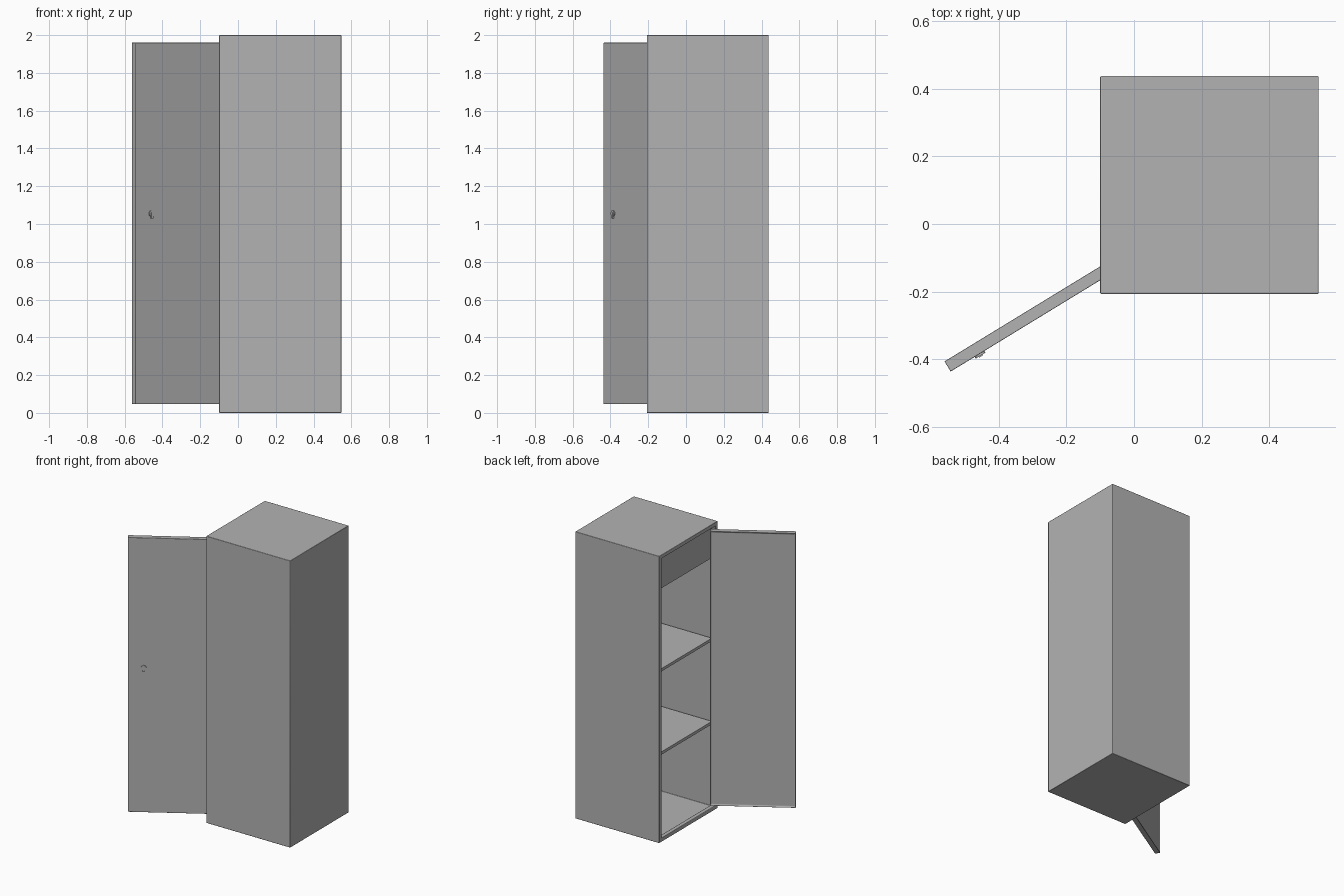
import bpy, bmesh, math
from mathutils import Vector, Matrix

cube = bpy.data.objects.get("Cube")
if cube:
    bpy.data.objects.remove(cube, do_unlink=True)

grey = bpy.data.materials.new("painted_grey_metal")
grey.use_nodes = True
GREY = (0.45, 0.45, 0.45, 1)
grey.diffuse_color = GREY
grey.node_tree.nodes["Principled BSDF"].inputs["Base Color"].default_value = GREY


def box_mesh(lo, hi):
    bm = bmesh.new()
    bmesh.ops.create_cube(bm, size=1)
    lo, hi = Vector(lo), Vector(hi)
    for v in bm.verts:
        v.co = (lo + hi) / 2 + v.co * (hi - lo)
    return bm


def finish(bm, name, bevel=0.0):
    bmesh.ops.recalc_face_normals(bm, faces=bm.faces)
    mesh = bpy.data.meshes.new(name)
    bm.to_mesh(mesh)
    bm.free()
    mesh.materials.append(grey)
    obj = bpy.data.objects.new(name, mesh)
    bpy.context.collection.objects.link(obj)
    if bevel:
        mod = obj.modifiers.new("soft_edges", 'BEVEL')
        mod.width, mod.segments = bevel, 2
    bpy.ops.object.select_all(action='DESELECT')
    obj.select_set(True)
    bpy.context.view_layer.objects.active = obj
    bpy.ops.object.shade_smooth_by_angle(angle=math.radians(30))
    return obj


def face_toward(bm, direction):
    return max(bm.faces, key=lambda f: f.normal.dot(Vector(direction)))


def push(bm, face, offset, grow=0.0):
    """Extrude a face, then move its rim outward in y and z."""
    centre = face.calc_center_median()
    new = bmesh.ops.extrude_discrete_faces(bm, faces=[face])["faces"][0]
    for v in new.verts:
        for axis in (1, 2):
            v.co[axis] += math.copysign(grow, v.co[axis] - centre[axis])
        v.co += Vector(offset)
    return new


# Cabinet shell: front flange, then a hollow interior behind it
LEFT, RIGHT, NEAR, FAR = -0.10, 0.547, -0.207, 0.438
bm = box_mesh((LEFT, NEAR, 0), (RIGHT, FAR, 2))
bm.normal_update()
opening = face_toward(bm, (-1, 0, 0))
bmesh.ops.inset_individual(bm, faces=[opening], thickness=0.037)
opening = push(bm, opening, (0.03, 0, 0))
opening = push(bm, opening, (0, 0, 0), grow=0.022)
push(bm, opening, (0.602, 0, 0))
finish(bm, "cabinet_shell", 0.003)

# Evenly spaced shelves
for i in range(3):
    top = 0.6 + 0.58 * i
    finish(box_mesh((-0.065, -0.193, top - 0.02), (0.533, 0.424, top)),
           f"shelf_{i + 1}")

# Panel closing the top compartment
finish(box_mesh((-0.065, -0.193, 1.74), (-0.055, 0.424, 1.986)), "top_panel")

# Door, built along +x from its free edge, with a rim on the inner side
LENGTH, THICK = 0.542, 0.036
place = Matrix.Translation((-0.543, -0.437, 0)) @ Matrix.Rotation(math.radians(31.4), 4, 'Z')
bm = box_mesh((0, 0, 0.047), (LENGTH, THICK, 1.96))
bm.normal_update()
inner = face_toward(bm, (0, 1, 0))
bmesh.ops.inset_individual(bm, faces=[inner], thickness=0.014)
bmesh.ops.translate(bm, verts=inner.verts, vec=(0, -0.006, 0))
finish(bm, "door", 0.002).matrix_world = place

# Lock disc and its small latch on the outer face
bm = bmesh.new()
bmesh.ops.create_cone(bm, cap_ends=True, segments=20, radius1=0.017,
                      radius2=0.017, depth=0.012)
lock = finish(bm, "door_lock")
lock.matrix_world = place @ Matrix.Translation((0.1, 0, 1.055)) @ Matrix.Rotation(math.pi / 2, 4, 'X')
finish(box_mesh((0.094, -0.009, 1.03), (0.106, 0.002, 1.06)),
       "lock_latch").matrix_world = place
